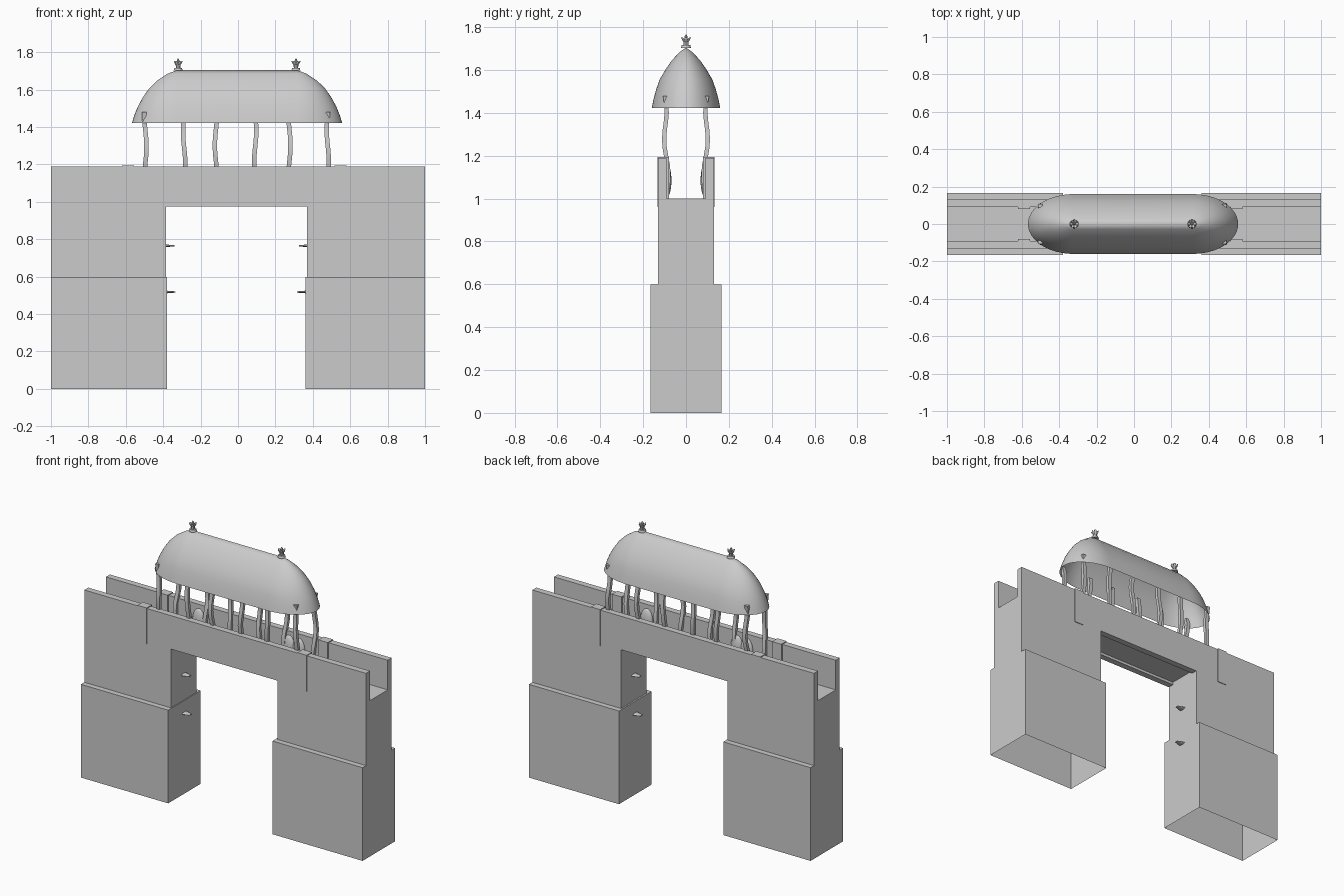
import bpy, bmesh, math
from mathutils import Matrix, Vector

old = bpy.data.objects.get("Cube")
if old:
    bpy.data.objects.remove(old, do_unlink=True)

stone = bpy.data.materials.new("pale_grey_stone")
stone.use_nodes = True
stone.diffuse_color = (0.6, 0.6, 0.6, 1)
stone.node_tree.nodes["Principled BSDF"].inputs["Base Color"].default_value = (0.6, 0.6, 0.6, 1)


def finish(name, bm, smooth=None):
    bmesh.ops.recalc_face_normals(bm, faces=bm.faces)
    mesh = bpy.data.meshes.new(name)
    bm.to_mesh(mesh)
    bm.free()
    mesh.materials.append(stone)
    ob = bpy.data.objects.new(name, mesh)
    bpy.context.scene.collection.objects.link(ob)
    if smooth:
        bpy.ops.object.select_all(action='DESELECT')
        ob.select_set(True)
        bpy.context.view_layer.objects.active = ob
        bpy.ops.object.shade_smooth_by_angle(angle=math.radians(smooth))
    return ob


def add_box(bm, lo, hi):
    lo, hi = Vector(lo), Vector(hi)
    m = Matrix.Translation((lo + hi) / 2) @ Matrix.Diagonal((*(hi - lo), 1))
    return bmesh.ops.create_cube(bm, size=1, matrix=m)["verts"]


def box(name, lo, hi):
    bm = bmesh.new()
    add_box(bm, lo, hi)
    return finish(name, bm)


def cut(target, cutter):
    cutter.hide_render = True
    cutter.hide_viewport = True
    mod = target.modifiers.new(cutter.name, 'BOOLEAN')
    mod.operation = 'DIFFERENCE'
    mod.solver = 'EXACT'
    mod.object = cutter


# Gate body: arch outline pushed through the depth, then channel and soffit cut
bm = bmesh.new()
outline = [(-1, .598), (-.385, .598), (-.385, .975), (.37, .975),
           (.37, .598), (1, .598), (1, 1.19), (-1, 1.19)]
face = bm.faces.new([bm.verts.new((x, -.13, z)) for x, z in outline])
new = bmesh.ops.extrude_face_region(bm, geom=[face])["geom"]
bmesh.ops.translate(bm, vec=(0, .26, 0), verts=[v for v in new if isinstance(v, bmesh.types.BMVert)])
gate = finish("gate_body", bm)
cut(gate, box("channel_cutter", (-1.2, -.09, 1), (1.2, .09, 1.4)))
cut(gate, box("soffit_cutter", (-.385, -.09, .9), (.37, .09, .992)))

# Wide plinths, hollow and open underneath
for side, x0, x1 in (("right", -1, -.38), ("left", .36, 1)):
    bm = bmesh.new()
    add_box(bm, (x0, -.165, 0), (x1, .165, .598))
    bm.faces.ensure_lookup_table()
    bottom = min(bm.faces, key=lambda f: f.calc_center_median().z)
    bmesh.ops.delete(bm, geom=[bottom], context='FACES_ONLY')
    finish(side + "_plinth", bm)

# Straps folded over both parapets
for x in (-.588, .548):
    for s in (-1, 1):
        ys = sorted((s * .08, s * .134))
        ob = box("parapet_strap", (x - .033, ys[0], .962), (x + .033, ys[1], 1.195))

# Wavy canopy posts
for x in (-.495, -.288, -.118, .092, .275, .48):
    for s in (-1, 1):
        bm = bmesh.new()
        rings = []
        for i in range(13):
            t = i / 12
            z = 1 + .48 * t
            cx = x + .006 * math.sin(t * 9 + x * 8)
            cy = s * (.086 + .014 * t + .008 * math.sin(t * 10 - 4))
            rings.append([bm.verts.new((cx + .012 * a, cy + .010 * b, z))
                          for a, b in ((-1, -1), (1, -1), (1, 1), (-1, 1))])
        for lo, hi in zip(rings, rings[1:]):
            for k in range(4):
                n = (k + 1) % 4
                bm.faces.new((lo[k], lo[n], hi[n], hi[k]))
        bm.faces.new(rings[0])
        bm.faces.new(rings[-1])
        finish("canopy_post", bm, 40)

# Rounded bosses on the inner faces of the parapets
for s in (-1, 1):
    for x in (-.34, .3, .37):
        bm = bmesh.new()
        m = Matrix.Translation((s * x, s * .09, 1.085)) @ Matrix.Diagonal((.043, .022, .08, 1))
        bmesh.ops.create_uvsphere(bm, u_segments=20, v_segments=12, radius=1, matrix=m)
        finish("parapet_boss", bm, 40)

# Canopy: domed shell with two round ends and a straight ridge
profile = [(1, 1.422), (.945, 1.465), (.87, 1.51), (.77, 1.555),
           (.63, 1.605), (.45, 1.648), (.22, 1.685), (0, 1.705)]
N = 24
bm = bmesh.new()
rings = []
for r, z in profile:
    ring = []
    for cx, start in ((.313, -math.pi / 2), (-.323, math.pi / 2)):
        for i in range(N + 1):
            a = start + math.pi * i / N
            ring.append(bm.verts.new((cx + .244 * r * math.cos(a), .16 * (r if z < 1.6 else
                        r ** 1.15) * math.sin(a), z)))
    rings.append(ring)
for lo, hi in zip(rings, rings[1:]):
    for k in range(len(lo)):
        n = (k + 1) % len(lo)
        bm.faces.new((lo[k], lo[n], hi[n], hi[k]))
bmesh.ops.remove_doubles(bm, verts=bm.verts, dist=.0005)
finish("canopy", bm, 40)

# Crown finials: small collar with a ring of leaves around a bud
for x in (-.32, .31):
    bm = bmesh.new()
    base = Matrix.Translation((x, 0, 1.705))
    bmesh.ops.create_cone(bm, cap_ends=True, segments=12, radius1=.024, radius2=.02, depth=.014,
                          matrix=base @ Matrix.Translation((0, 0, .004)))
    bmesh.ops.create_cone(bm, cap_ends=True, segments=8, radius1=.011, radius2=.013, depth=.02,
                          matrix=base @ Matrix.Translation((0, 0, .017)))
    for i in range(6):
        m = (base @ Matrix.Translation((0, 0, .018)) @ Matrix.Rotation(i * math.pi / 3, 4, 'Z')
             @ Matrix.Rotation(.65, 4, 'Y') @ Matrix.Translation((0, 0, .017))
             @ Matrix.Diagonal((.005, .009, .021, 1)))
        bmesh.ops.create_uvsphere(bm, u_segments=8, v_segments=6, radius=1, matrix=m)
    m = base @ Matrix.Translation((0, 0, .04)) @ Matrix.Diagonal((.008, .008, .022, 1))
    bmesh.ops.create_uvsphere(bm, u_segments=8, v_segments=6, radius=1, matrix=m)
    finish("crown_finial", bm, 40)

# Flat pegs standing out of the passage walls
for z, gap in ((.765, .005), (.518, 0)):
    for s, wall in ((-1, -.38 - gap), (1, .36 + 2 * gap)):
        bm = bmesh.new()
        m = (Matrix.Translation((wall - s * .02, 0, z)) @ Matrix.Diagonal((1, 1, .28, 1))
             @ Matrix.Rotation(-s * math.pi / 2, 4, 'Y'))
        bmesh.ops.create_cone(bm, cap_ends=True, segments=12, radius1=.026, radius2=.012,
                              depth=.05, matrix=m)
        finish("passage_peg", bm, 40)
